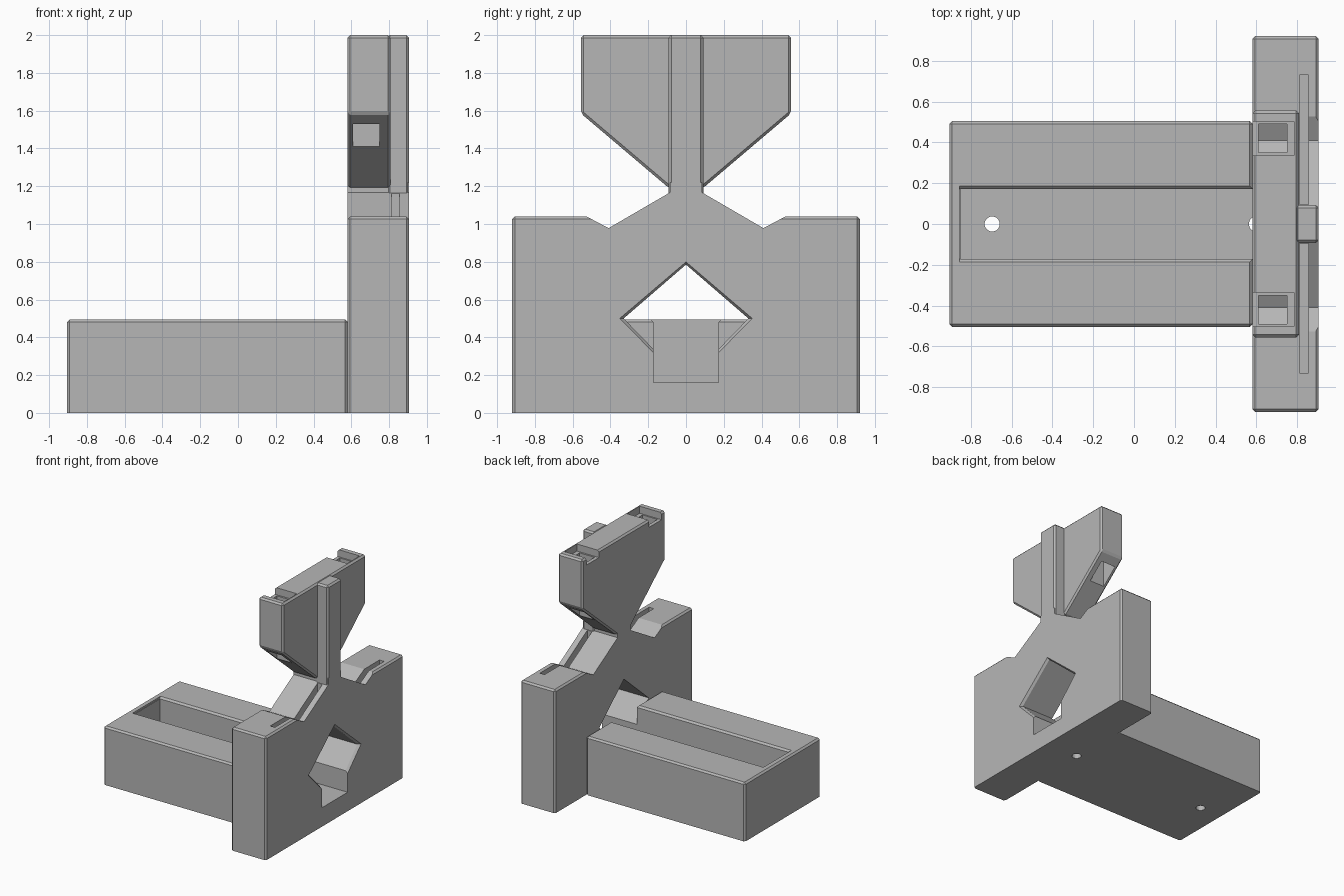
import bpy, bmesh
from mathutils import Matrix

if "Cube" in bpy.data.objects:
    bpy.data.objects.remove(bpy.data.objects["Cube"], do_unlink=True)

grey = bpy.data.materials.new("plain_grey")
grey.use_nodes = True
COLOUR = (0.47, 0.47, 0.47, 1)
grey.diffuse_color = COLOUR
grey.node_tree.nodes["Principled BSDF"].inputs["Base Color"].default_value = COLOUR


def finish(name, bm):
    bmesh.ops.recalc_face_normals(bm, faces=bm.faces[:])
    mesh = bpy.data.meshes.new(name)
    bm.to_mesh(mesh)
    bm.free()
    mesh.materials.append(grey)
    ob = bpy.data.objects.new(name, mesh)
    bpy.context.collection.objects.link(ob)
    return ob


def prism(name, profile, x0, x1, chamfer=0, sharp_bottom=False, back=None):
    """Extrude a (y, z) profile along x; an optional back profile tapers it."""
    bm = bmesh.new()
    a = [bm.verts.new((x0, y, z)) for y, z in (back or profile)]
    b = [bm.verts.new((x1, y, z)) for y, z in profile]
    bm.faces.new(a)
    bm.faces.new(b)
    n = len(a)
    for i in range(n):
        j = (i + 1) % n
        bm.faces.new((a[i], a[j], b[j], b[i]))
    if chamfer:
        low = min(v.co.z for v in bm.verts) + 0.001
        edges = [e for e in bm.edges
                 if not (sharp_bottom and all(v.co.z < low for v in e.verts))]
        bmesh.ops.bevel(bm, geom=edges, offset=chamfer, segments=1,
                        profile=0.5, affect='EDGES')
    return finish(name, bm)


def box(name, x0, x1, y0, y1, z0, z1, **kw):
    return prism(name, [(y0, z0), (y1, z0), (y1, z1), (y0, z1)], x0, x1, **kw)


def drill(x):
    bm = bmesh.new()
    bmesh.ops.create_cone(bm, cap_ends=True, segments=32, radius1=0.037,
                          radius2=0.037, depth=0.6,
                          matrix=Matrix.Translation((x, 0, 0)))
    return finish("drill", bm)


def combine(ob, tool, operation='DIFFERENCE'):
    mod = ob.modifiers.new("cut", 'BOOLEAN')
    mod.operation, mod.solver, mod.object = operation, 'EXACT', tool
    bpy.context.view_layer.objects.active = ob
    bpy.ops.object.modifier_apply(modifier=mod.name)
    bpy.data.objects.remove(tool, do_unlink=True)


def mirrored(profile, side):
    return [(side * y, z) for y, z in profile]


def channel():
    return box("channel", -0.85, 1.2, -0.172, 0.172, 0.16, 0.6)


EDGE = 0.014

# Long base with an open channel and screw hole
base = box("base", -0.905, 0.58, -0.505, 0.505, 0, 0.495,
           chamfer=EDGE, sharp_bottom=True)
combine(base, channel())
combine(base, prism("channel_rim", [(-0.172, 0.48), (0.172, 0.48),
                                    (0.202, 0.51), (-0.202, 0.51)], -0.855, 1))
combine(base, drill(-0.695))
combine(base, drill(0.6))

# Upright plate with a raised centre and neck
plate = box("upright_plate", 0.58, 0.905, -0.92, 0.92, 0, 1.04,
            chamfer=EDGE, sharp_bottom=True)
combine(plate, box("neck", 0.58, 0.905, -0.43, 0.43, 0.9, 1.22), 'UNION')

# V notches and narrow slots on either side of the neck
notch = [(0.41, 0.978), (0.65, 1.106), (0.65, 1.4), (0.085, 1.4), (0.085, 1.167)]
for side in (-1, 1):
    combine(plate, prism("notch", mirrored(notch, side), 0.4, 1.1))
    y0, y1 = sorted((side * 0.095, side * 0.73))
    combine(plate, box("slot", 0.812, 0.856, y0, y1, 0.93, 1.4))

# Pointed window with a chamfered rim, channel outlet and lower screw hole
window = [(0, 0.785), (0.33, 0.5), (0.165, 0.33), (-0.165, 0.33), (-0.33, 0.5)]
rim = [(0, 0.8), (0.352, 0.5), (0.172, 0.318), (-0.172, 0.318), (-0.352, 0.5)]
combine(plate, prism("window", window, 0.4, 1.1))
combine(plate, prism("window_rim", rim, 0.885, 0.906, back=window))
combine(plate, channel())
combine(plate, drill(0.6))

# Tapered head with a vertical socket near each end
half = [(0.09, 1.19), (0.556, 1.585), (0.556, 2.0)]
head = prism("head", half + mirrored(half, -1)[::-1], 0.58, 0.808, chamfer=EDGE)
for side in (-1, 1):
    y0, y1 = sorted((side * 0.35, side * 0.49))
    combine(head, box("socket", 0.61, 0.75, y0, y1, 1.2, 2.2))
    y0, y1 = sorted((side * 0.335, side * 0.502))
    combine(head, box("socket_recess", 0.5, 0.785, y0, y1, 1.94, 2.2))

# Stem rib on the outer side of the head
box("stem", 0.79, 0.905, -0.092, 0.092, 1.16, 2.0, chamfer=EDGE, sharp_bottom=True)
